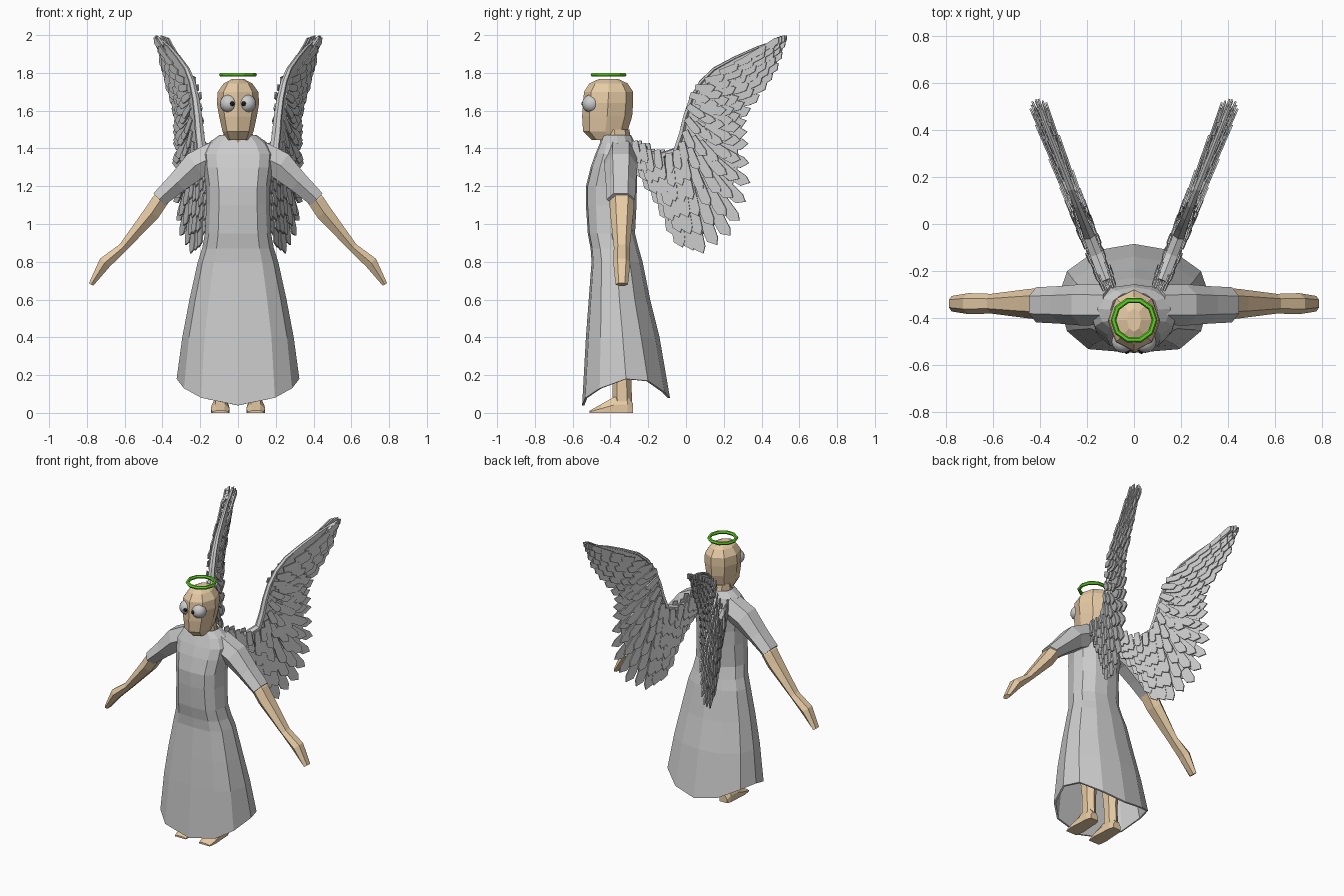
import bpy, bmesh, math
from mathutils import Vector as V

if "Cube" in bpy.data.objects:
    bpy.data.objects.remove(bpy.data.objects["Cube"])


def material(name, rgb):
    m = bpy.data.materials.new(name)
    m.diffuse_color = (*rgb, 1)
    m.use_nodes = True
    m.node_tree.nodes["Principled BSDF"].inputs["Base Color"].default_value = m.diffuse_color
    return m


SKIN = material("skin", (0.80, 0.60, 0.38))
GREEN = material("green", (0.12, 0.65, 0.02))
BLACK = material("black", (0.01, 0.01, 0.01))


def finish(name, bm, mat=None, mirror=False):
    bmesh.ops.recalc_face_normals(bm, faces=bm.faces)
    me = bpy.data.meshes.new(name)
    bm.to_mesh(me)
    bm.free()
    ob = bpy.data.objects.new(name, me)
    bpy.context.collection.objects.link(ob)
    if mat:
        me.materials.append(mat)
    if mirror:
        ob.modifiers.new("mirror", 'MIRROR').use_mirror_merge = False
    return ob


def add_loft(bm, rings, caps=True):
    vs = [[bm.verts.new(p) for p in r] for r in rings]
    n = len(rings[0])
    for a, b in zip(vs, vs[1:]):
        for i in range(n):
            j = (i + 1) % n
            bm.faces.new((a[i], a[j], b[j], b[i]))
    if caps:
        bm.faces.new(vs[0][::-1])
        bm.faces.new(vs[-1])


def loft(name, rings, mat=None, mirror=False, caps=True):
    bm = bmesh.new()
    add_loft(bm, rings, caps)
    return finish(name, bm, mat, mirror)


def oval(z, hw, y0, y1, n=8, cx=0.0):
    # horizontal ring spanning y0..y1
    return [V((cx + hw * math.sin(2 * math.pi * i / n),
               (y0 + y1) / 2 - (y1 - y0) / 2 * math.cos(2 * math.pi * i / n), z))
            for i in range(n)]


def limb(path, y, n=6):
    # path entries: x, z, radius in the front plane, radius in depth
    rings = []
    for i, (x, z, r, ry) in enumerate(path):
        a, b = path[max(i - 1, 0)], path[min(i + 1, len(path) - 1)]
        t = V((b[0] - a[0], 0, b[1] - a[1])).normalized()
        p = V((-t.z, 0, t.x))
        rings.append([V((x, y, z)) + p * r * math.cos(2 * math.pi * (k + .5) / n) * 1.1
                      + V((0, ry * math.sin(2 * math.pi * (k + .5) / n), 0)) for k in range(n)])
    return rings


# Robe: half section (x, y, hem height) mirrored, then lofted
half = [(0, -1, .04), (.6, -.93, .08), (.88, -.6, .13), (1, 0, .18),
        (.88, .5, .17), (.5, .88, .11), (0, 1, .08)]
section = half + [(-x, y, h) for x, y, h in half[-2:0:-1]]
robe_rings = [(None, .325, -.55, -.085), (.40, .295, -.53, -.14), (.60, .257, -.515, -.19),
              (.80, .213, -.50, -.23), (.87, .19, -.505, -.25), (.95, .175, -.52, -.27),
              (1.10, .168, -.53, -.262), (1.20, .17, -.53, -.26), (1.30, .185, -.505, -.257),
              (1.37, .19, -.48, -.257), (1.43, .155, -.455, -.27), (1.47, .10, -.44, -.29)]
robe = loft("robe", [[V((x * hw, (y0 + y1) / 2 + y * (y1 - y0) / 2, h if z is None else z))
                      for x, y, h in section] for z, hw, y0, y1 in robe_rings], caps=False)
sol = robe.modifiers.new("thickness", 'SOLIDIFY')
sol.thickness, sol.offset = .012, -1

# Sleeves, forearms and hands
loft("sleeve", limb([(.10, 1.37, .08, .085), (.225, 1.31, .078, .088),
                     (.32, 1.22, .058, .08), (.418, 1.13, .046, .075)], -.345), mirror=True)
loft("arm", limb([(.37, 1.17, .035, .05), (.415, 1.12, .045, .066), (.455, 1.06, .045, .062),
                  (.61, .875, .025, .042), (.705, .795, .035, .045), (.778, .68, .014, .033)],
                 -.34), SKIN, True)

# Legs and feet
loft("leg", [oval(.70, .075, -.43, -.27, 6, .09), oval(.40, .06, -.41, -.28, 6, .09),
             oval(.18, .042, -.39, -.29, 6, .09), oval(.05, .042, -.39, -.285, 6, .092)],
     SKIN, True)
foot = []
for y, hw, top in [(-.28, .03, .05), (-.31, .042, .09), (-.38, .045, .085),
                   (-.45, .05, .045), (-.51, .042, .012)]:
    foot.append([V((.094 + s * hw, y, z)) for s, z in
                 [(-1, 0), (1, 0), (1, top * .5), (.5, top), (-.5, top), (-1, top * .5)]])
loft("foot", foot, SKIN, True)

# Neck and head
loft("neck", [oval(1.38, .09, -.45, -.28), oval(1.50, .075, -.46, -.30)], SKIN)
loft("head", [oval(1.445, .062, -.50, -.32), oval(1.49, .082, -.545, -.31),
              oval(1.57, .10, -.55, -.285), oval(1.64, .112, -.545, -.28),
              oval(1.70, .107, -.54, -.28), oval(1.745, .075, -.51, -.31),
              oval(1.768, .03, -.46, -.36)], SKIN)


# Eyes and pupils
def ball(name, loc, r, mat=None):
    bm = bmesh.new()
    bmesh.ops.create_uvsphere(bm, u_segments=16, v_segments=10, radius=r)
    bmesh.ops.translate(bm, verts=bm.verts, vec=loc)
    ob = finish(name, bm, mat, True)
    ob.data.shade_smooth()


ball("eye", (.048, -.502, 1.637), .048)
ball("pupil", (.031, -.541, 1.637), .013, BLACK)

# Halo
bpy.ops.mesh.primitive_torus_add(major_segments=10, minor_segments=6, major_radius=.088,
                                 minor_radius=.012, location=(0, -.41, 1.79))
bpy.context.object.name = "halo"
bpy.context.object.data.materials.append(GREEN)

# Wing stations: leading edge y z, trailing edge y z, feather angle
stations = [(-.24, 1.37, -.24, 1.24, -80), (-.13, 1.36, -.13, 1.07, -83),
            (-.05, 1.39, -.05, .88, -88), (-.02, 1.48, .08, .84, -80),
            (0, 1.57, .25, .95, -62), (.03, 1.66, .33, 1.18, -40),
            (.08, 1.75, .325, 1.42, -15), (.15, 1.82, .32, 1.56, 5),
            (.26, 1.88, .43, 1.73, 20), (.38, 1.935, .50, 1.85, 27), (.50, 1.975, .54, 1.992, 30)]


def station(t):
    f = t * (len(stations) - 1)
    i = min(int(f), len(stations) - 2)
    return [a + (b - a) * (f - i) for a, b in zip(stations[i], stations[i + 1])]


NORMAL = V((1, -.39, 0)).normalized()


def wing_point(y, z, off=0.0):
    return V((.12 + .39 * (y + .235), y, z)) + NORMAL * off


# Wing web and leading-edge arm
web, arm = [], []
for i, (ly, lz, ty, tz, a) in enumerate(stations):
    my, mz = ly + .8 * (ty - ly), lz + .8 * (tz - lz)
    web.append([wing_point(ly, lz, .006), wing_point(my, mz, .003),
                wing_point(my, mz, -.003), wing_point(ly, lz, -.006)])
    p, q = stations[max(i - 1, 0)], stations[min(i + 1, len(stations) - 1)]
    d = V((q[0] - p[0], q[1] - p[1])).normalized()
    r = .03 - .0022 * i
    arm.append([wing_point(ly - d.y * r * .7 * math.cos(k * math.pi / 3),
                           lz + d.x * r * .7 * math.cos(k * math.pi / 3),
                           r * 1.1 * math.sin(k * math.pi / 3)) for k in range(6)])
loft("wing_web", web, mirror=True)
loft("wing_arm", arm, mirror=True)

# Feathers: overlapping rows of thin pointed blades on both faces of the wing
bm = bmesh.new()
blade = [(0, -.4), (.6, -.5), (.84, -.42), (1, .25), (.8, .5), (0, .4)]
ROWS = 6
for row in range(ROWS):
    f = 1 - row / ROWS * .9
    n = int(13 + 11 * f)
    for k in range(n):
        t = (k + (.5 if row % 2 else 0)) / (n - .5)
        ly, lz, ty, tz, ang = station(t)
        py, pz = ly + f * (ty - ly), lz + f * (tz - lz)
        span = math.hypot(ty - ly, tz - lz)
        length = min(.08 + .11 * f, .09 + span * .3)
        width = .035 + .03 * f * min(1, span / .4)
        c, s = math.cos(math.radians(ang)), math.sin(math.radians(ang))
        for side in ([0] if row == 0 else [-1, 1]):
            pts = []
            for th in (-.004, .004):
                pts.append([])
                for u, w in blade:
                    a, b = (u - 1) * length, w * width
                    off = side * (.004 + .0055 * row + .005 * u) + th + (k % 2) * .003
                    pts[-1].append(wing_point(py + c * a - s * b, pz + s * a + c * b, off))
            add_loft(bm, pts)
finish("wing_feathers", bm, mirror=True)
